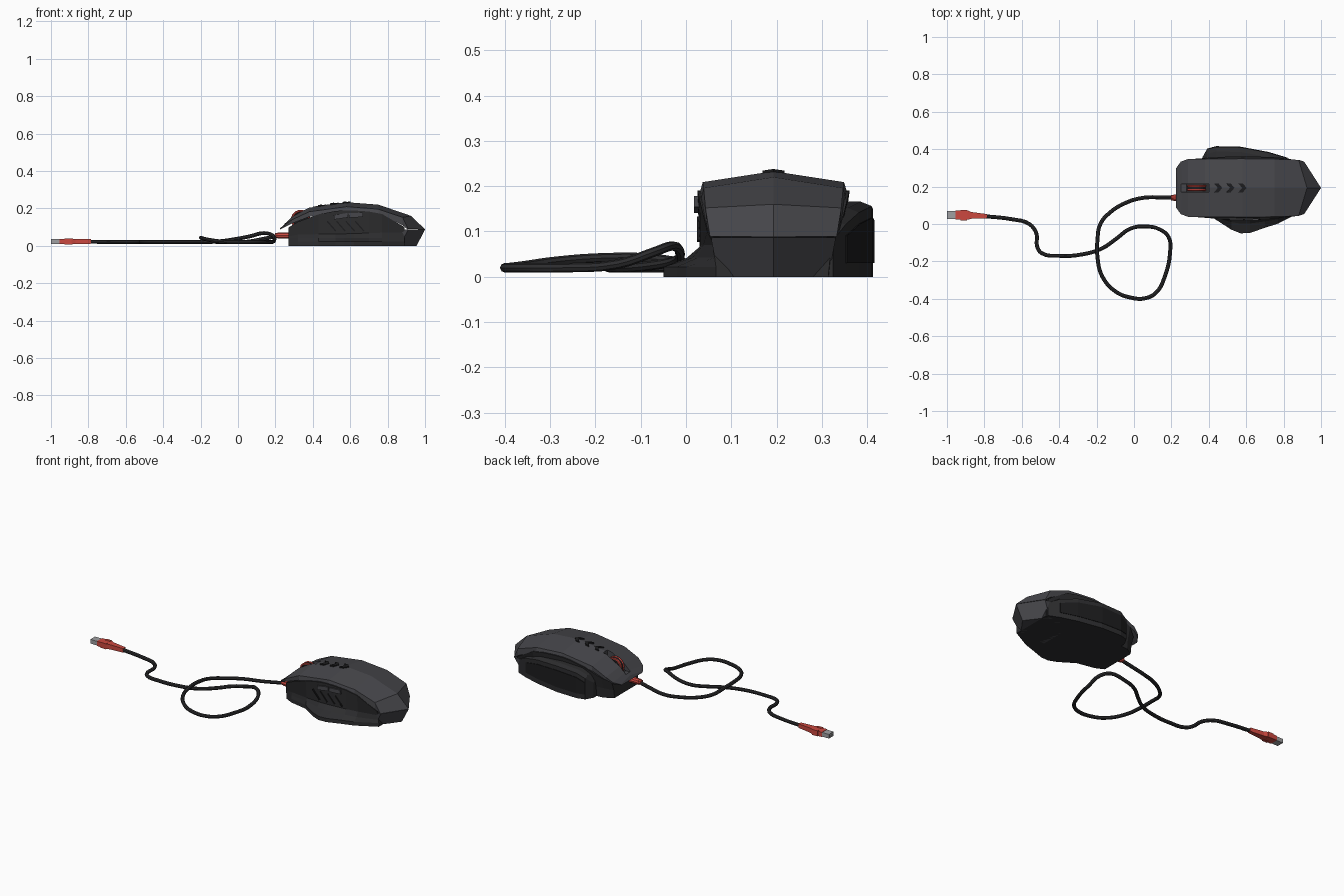
import bpy, bmesh, math
from mathutils import Vector

if "Cube" in bpy.data.objects:
    bpy.data.objects.remove(bpy.data.objects["Cube"])

CY = 0.193  # centre line of the mouse


def material(name, rgb):
    m = bpy.data.materials.new(name)
    m.diffuse_color = (*rgb, 1)
    m.use_nodes = True
    m.node_tree.nodes["Principled BSDF"].inputs["Base Color"].default_value = m.diffuse_color
    return m


SHELL = material("shell_grey", (0.062, 0.062, 0.07))
DARK = material("dark_plastic", (0.026, 0.026, 0.028))
BLACK = material("black_rubber", (0.012, 0.012, 0.013))
RED = material("red_plastic", (0.6, 0.065, 0.05))
METAL = material("metal", (0.35, 0.35, 0.36))


def loft(name, rings, mat):
    """Solid skinned through closed rings that have equal point counts."""
    bm = bmesh.new()
    vs = [[bm.verts.new(p) for p in r] for r in rings]
    n = len(vs[0])
    for a, b in zip(vs, vs[1:]):
        for i in range(n):
            j = (i + 1) % n
            bm.faces.new((a[i], a[j], b[j], b[i]))
    bm.faces.new(vs[0])
    bm.faces.new(vs[-1])
    bmesh.ops.recalc_face_normals(bm, faces=bm.faces)
    me = bpy.data.meshes.new(name)
    bm.to_mesh(me)
    bm.free()
    ob = bpy.data.objects.new(name, me)
    bpy.context.collection.objects.link(ob)
    me.materials.append(mat)
    return ob


def finish(name, mat):
    ob = bpy.context.object
    ob.name = name
    ob.data.materials.append(mat)
    return ob


def box(name, loc, size, mat, rot=(0, 0, 0)):
    bpy.ops.mesh.primitive_cube_add(size=1, location=loc, rotation=rot)
    ob = finish(name, mat)
    ob.scale = size
    return ob


# top shell: x at edge, x at ridge, low half width, low z, edge half width, edge z, ridge z
shell_rows = [
    (.225, .240, .100, .088, .105, .095, .105),
    (.250, .260, .135, .100, .140, .112, .128),
    (.290, .290, .150, .120, .155, .140, .157),
    (.380, .380, .157, .155, .155, .182, .207),
    (.580, .580, .163, .185, .156, .209, .233),
    (.750, .750, .160, .172, .154, .196, .220),
    (.880, .925, .147, .110, .150, .152, .160),
    (.910, 1.00, .137, .085, .140, .089, .088)]
shell = loft("top_shell", [[
    (x, CY - wl, zl), (x, CY - we, ze), (xr, CY, zr), (x, CY + we, ze), (x, CY + wl, zl)]
    for x, xr, wl, zl, we, ze, zr in shell_rows], SHELL)

# slot for the wheel
slot = box("wheel_slot_cutter", (.325, CY, .2), (.15, .042, .17), BLACK)
slot.hide_render = True
slot.hide_set(True)
cut = shell.modifiers.new("wheel_slot", 'BOOLEAN')
cut.object = slot
cut.operation = 'DIFFERENCE'
cut.solver = 'EXACT'

# lower body with thumb flare: x, flare y, waist y, waist z, top half width, top z
body_rows = [
    (.27, .075, .070, .050, .125, .098),
    (.32, .050, .055, .060, .155, .128),
    (.43, .028, .038, .062, .164, .168),
    (.52, -.030, .032, .062, .168, .186),
    (.57, -.050, .030, .064, .168, .190),
    (.62, -.048, .030, .066, .168, .189),
    (.70, -.020, .032, .068, .166, .183),
    (.77, .002, .038, .070, .163, .170),
    (.89, .066, .062, .070, .146, .100)]
loft("lower_body", [[
    (x, f, 0), (x, f, .022), (x, f * .35 + w * .65, .042), (x, w, wz), (x, CY - tw, tz),
    (x, CY + tw, tz), (x, CY + tw - .018, wz), (x, CY + tw - .025, 0)]
    for x, f, w, wz, tw, tz in body_rows], DARK)

# angular tail block
loft("tail_block", [[(x + dx, CY + y * k, z) for x, y in
     [(.75, -.13), (.91, -.138), (1.0, 0), (.91, .138), (.75, .13)]]
    for z, k, dx in [(0, .88, -.045), (.087, 1, 0)]], SHELL)

# finger grip on the far side
grip_rows = [(.365, .355, .09), (.39, .400, .125), (.44, .413, .150), (.57, .410, .156),
             (.72, .382, .142), (.82, .352, .115), (.885, .325, .08)]
loft("finger_grip", [[(x, .28, 0), (x, y, 0), (x, y, z), (x, y - .025, z + .01), (x, .28, z + .012)]
                     for x, y, z in grip_rows], DARK)
loft("grip_pad", [[(x, y - .03, .03), (x, y + .003, .03), (x, y + .003, z - .025), (x, y - .03, z - .025)]
                  for x, y, z in grip_rows[1:6]], BLACK)

# scroll wheel: rubber tyre between two red rims
bpy.ops.mesh.primitive_cylinder_add(vertices=24, radius=.048, depth=.026, location=(.335, CY, .140),
                                    rotation=(math.pi / 2, 0, 0))
finish("wheel_tyre", BLACK)
for s in (-1, 1):
    bpy.ops.mesh.primitive_torus_add(major_radius=.046, minor_radius=.006, major_segments=24,
                                     minor_segments=6, location=(.335, CY + s * .011, .140),
                                     rotation=(math.pi / 2, 0, 0))
    finish("wheel_rim", RED)

# chevron buttons along the ridge
for x, z in [(.45, .216), (.515, .226), (.58, .233)]:
    v = [(-.022, -.024), (.002, -.024), (.022, 0), (.002, .024), (-.022, .024), (-.002, 0)]
    loft("chevron_button", [[(x + px, CY + py, z + dz - abs(py) * .15) for px, py in v]
                            for dz in (-.015, .005)], BLACK)

# two side buttons and slanted grip ribs on the thumb side
for x, z, a in [(.55, .158, -.15), (.63, .164, -.05)]:
    box("side_button", (x, .028, z), (.075, .02, .024), SHELL, (0, a, 0))
for i in range(4):
    box("thumb_rib", (.50 + i * .05, .030, .105), (.07, .012, .007), BLACK, (0, .85, 0))

# cable
path = [(.22, .14, .055), (.15, .142, .04), (.05, .14, .022), (-.04, .115, .02), (-.13, .06, .022),
        (-.18, 0, .03), (-.195, -.08, .041), (-.195, -.18, .042), (-.17, -.28, .035),
        (-.10, -.36, .024), (-.02, -.393, .02), (.06, -.397, .02), (.12, -.365, .02),
        (.165, -.28, .02), (.193, -.15, .028), (.185, -.07, .055), (.14, -.03, .068),
        (.06, -.013, .05), (-.02, -.025, .035), (-.09, -.075, .025), (-.17, -.13, .02),
        (-.28, -.163, .02), (-.40, -.17, .02), (-.495, -.155, .02), (-.518, -.12, .02),
        (-.522, -.05, .02), (-.56, 0, .02), (-.65, .025, .02), (-.80, .042, .022)]
cu = bpy.data.curves.new("cable", 'CURVE')
cu.dimensions = '3D'
cu.bevel_depth = .0105
cu.bevel_resolution = 2
cu.resolution_u = 4
cu.use_fill_caps = True
sp = cu.splines.new('BEZIER')
sp.bezier_points.add(len(path) - 1)
for bp, p in zip(sp.bezier_points, path):
    bp.co = Vector(p)
    bp.handle_left_type = bp.handle_right_type = 'AUTO'
cable = bpy.data.objects.new("cable", cu)
bpy.context.collection.objects.link(cable)
bpy.ops.object.select_all(action='DESELECT')
cable.select_set(True)
bpy.context.view_layer.objects.active = cable
bpy.ops.object.convert(target='MESH')
cable = finish("cable", BLACK)
cable.data.materials.clear()
cable.data.materials.append(DARK)
bpy.ops.object.shade_smooth_by_angle()

# strain relief where the cable meets the mouse
for x, r, d in [(.245, .018, .07), (.212, .0145, .03)]:
    bpy.ops.mesh.primitive_cylinder_add(vertices=10, radius=r, depth=d, location=(x, .14, .055),
                                        rotation=(0, math.pi / 2, 0))
    finish("strain_relief", RED)

# plug: tapered red housing, metal connector
loft("plug_housing", [[(x, .048 + t - h, .023 - v), (x, .048 + t + h, .023 - v),
                       (x, .048 + t + h, .023 + v), (x, .048 + t - h, .023 + v)]
     for x, h, v, t in [(-.955, .025, .014, 0), (-.89, .025, .015, 0), (-.87, .018, .014, -.002),
                        (-.785, .011, .012, -.006)]], RED)
for s in (-1, 1):
    box("plug_grip", (-.91, .048 + s * .02, .023), (.035, .016, .033), RED)
for z in (.012, .034):
    box("connector_plate", (-.97, .048, z), (.06, .044, .003), METAL)
for s in (-1, 1):
    box("connector_side", (-.97, .048 + s * .0205, .023), (.06, .003, .022), METAL)
box("connector_tongue", (-.968, .048, .018), (.055, .038, .009), METAL)
